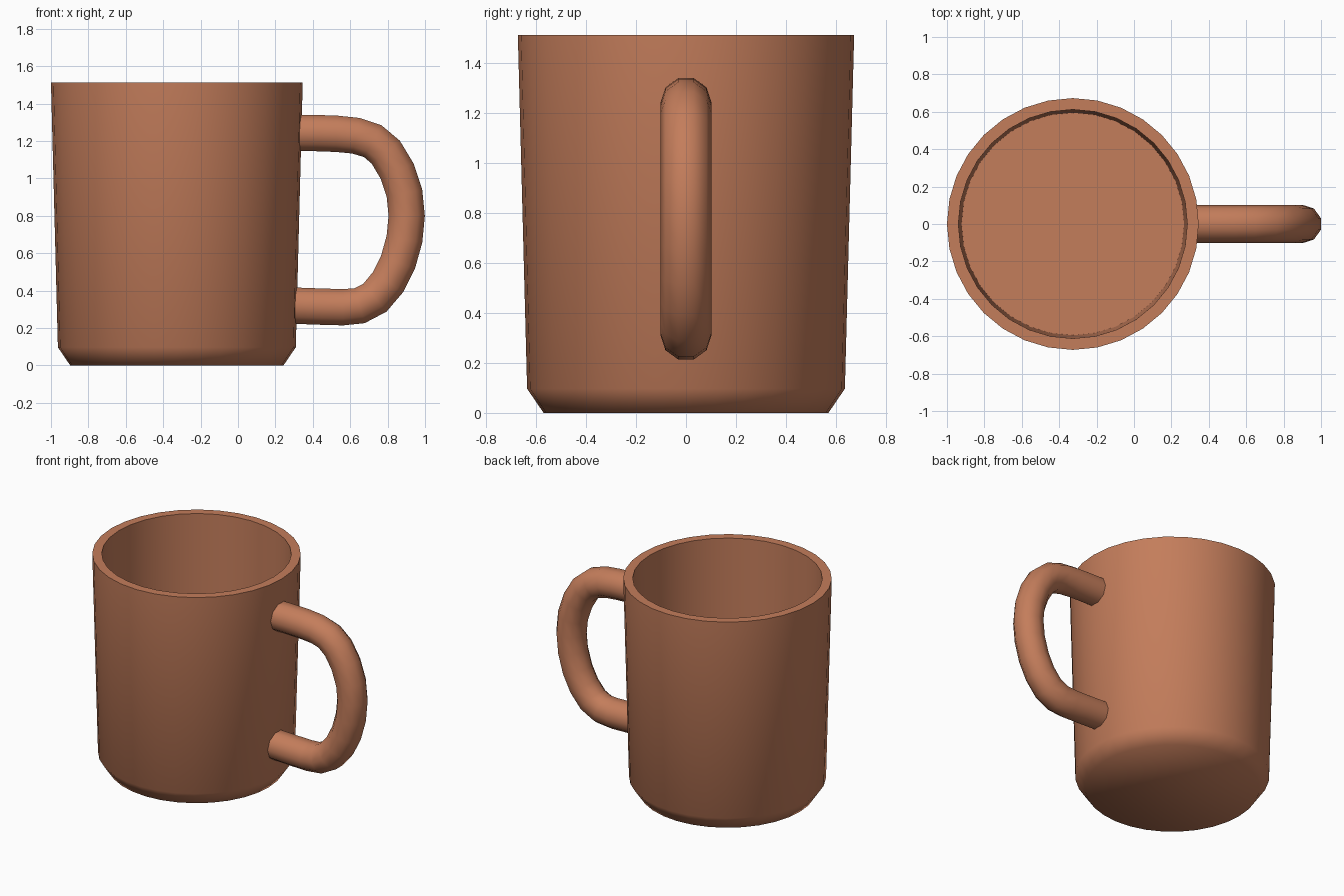
import bpy, bmesh, math
from mathutils import Vector

if "Cube" in bpy.data.objects:
    bpy.data.objects.remove(bpy.data.objects["Cube"])

clay = bpy.data.materials.new("terracotta")
clay.diffuse_color = (0.55, 0.205, 0.105, 1)
clay.use_nodes = True
clay.node_tree.nodes["Principled BSDF"].inputs["Base Color"].default_value = clay.diffuse_color


def loft(name, rings, angle):
    """Bridge equal-sized rings of points in order and cap both ends."""
    bm = bmesh.new()
    loops = [[bm.verts.new(p) for p in ring] for ring in rings]
    n = len(loops[0])
    for a, b in zip(loops, loops[1:]):
        for i in range(n):
            j = (i + 1) % n
            bm.faces.new((a[i], a[j], b[j], b[i]))
    bm.faces.new(loops[0][::-1])
    bm.faces.new(loops[-1])
    bmesh.ops.recalc_face_normals(bm, faces=bm.faces)
    me = bpy.data.meshes.new(name)
    bm.to_mesh(me)
    bm.free()
    me.materials.append(clay)
    ob = bpy.data.objects.new(name, me)
    bpy.context.collection.objects.link(ob)
    bpy.ops.object.select_all(action='DESELECT')
    ob.select_set(True)
    bpy.context.view_layer.objects.active = ob
    bpy.ops.object.shade_smooth_by_angle(angle=math.radians(angle))
    return ob


# Cup: outer wall, rim, inner wall and inner floor from one profile (radius, z)
CX, SIDES = -0.327, 32
profile = [(0.57, 0), (0.636, 0.097), (0.673, 1.512), (0.612, 1.512), (0.595, 0.10)]
loft("cup", [[(CX + r * math.cos(2 * math.pi * i / SIDES),
               r * math.sin(2 * math.pi * i / SIDES), z) for i in range(SIDES)]
             for r, z in profile], 60)

# Handle: ten-sided tube swept along a path in the xz plane
path = [Vector((x, 0, z)) for x, z in [
    (.298, 1.243), (.42, 1.242), (.53, 1.238), (.63, 1.228), (.72, 1.199),
    (.79, 1.14), (.85, 1.04), (.89, .92), (.902, .80), (.89, .675),
    (.855, .55), (.802, .445), (.732, .362), (.65, .319), (.56, .311),
    (.45, .314), (.288, .32)]]
R, rings = 0.102, []
side = Vector((0, 1, 0))
for k, p in enumerate(path):
    t = (path[min(k + 1, len(path) - 1)] - path[max(k - 1, 0)]).normalized()
    out = side.cross(t)
    rings.append([p + R * (math.cos(a) * side + math.sin(a) * out)
                  for a in (2 * math.pi * i / 10 for i in range(10))])
loft("handle", rings, 60)
